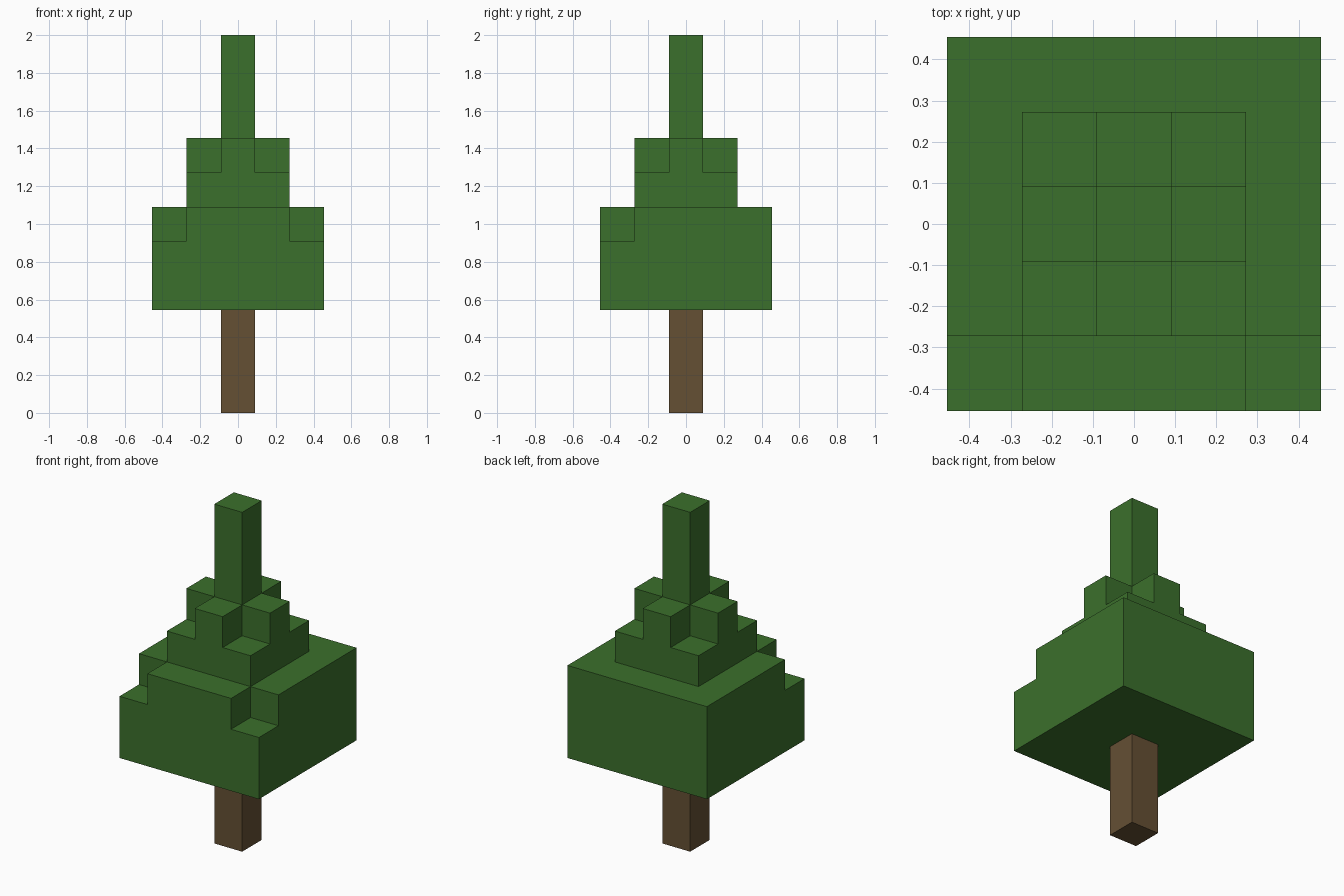
import bpy
import bmesh
from mathutils import Vector

cube = bpy.data.objects.get("Cube")
if cube:
    bpy.data.objects.remove(cube, do_unlink=True)

UNIT = 2 / 11  # the tree is eleven blocks tall


def make_material(name, colour):
    mat = bpy.data.materials.new(name)
    mat.use_nodes = True
    mat.diffuse_color = colour
    mat.node_tree.nodes["Principled BSDF"].inputs["Base Color"].default_value = colour
    return mat


def block(radius, bottom, top):
    """Block cells of a square layer centred on the trunk axis."""
    span = range(-radius, radius + 1)
    return {(x, y, z) for x in span for y in span for z in range(bottom, top)}


def build(name, cells, solid, mat):
    """Skin the cells, leaving out faces that touch any other block."""
    bm = bmesh.new()
    for cell in sorted(cells):
        for axis in range(3):
            for sign in (-1, 1):
                step = Vector((0, 0, 0))
                step[axis] = sign
                if tuple(int(c + s) for c, s in zip(cell, step)) in solid:
                    continue
                u, v = Vector((0, 0, 0)), Vector((0, 0, 0))
                u[(axis + 1) % 3] = 0.5
                v[(axis + 2) % 3] = 0.5 * sign
                mid = Vector(cell) + Vector((0, 0, 0.5)) + step / 2
                corners = (mid - u - v, mid + u - v, mid + u + v, mid - u + v)
                bm.faces.new([bm.verts.new(p * UNIT) for p in corners])
    bmesh.ops.remove_doubles(bm, verts=bm.verts[:], dist=0.001)
    # Merge block faces into large flat panels
    bmesh.ops.dissolve_limit(bm, angle_limit=0.01, verts=bm.verts[:], edges=bm.edges[:])
    mesh = bpy.data.meshes.new(name)
    bm.to_mesh(mesh)
    bm.free()
    mesh.materials.append(mat)
    bpy.context.collection.objects.link(bpy.data.objects.new(name, mesh))


bark = make_material("brown bark", (0.13, 0.08, 0.034, 1))
leaf = make_material("green leaves", (0.044, 0.162, 0.025, 1))

# Trunk and treetop are single columns
trunk = block(0, 0, 3)
treetop = block(0, 8, 11)

# Wide foliage, with its two upper front corners notched
lower_foliage = block(2, 3, 6) - {(x, -2, 5) for x in (-2, 2)}

# Narrow foliage, with all four upper corners notched
upper_foliage = block(1, 6, 8) - {(x, y, 7) for x in (-1, 1) for y in (-1, 1)}

solid = trunk | lower_foliage | upper_foliage | treetop
build("trunk", trunk, solid, bark)
build("lower_foliage", lower_foliage, solid, leaf)
build("upper_foliage", upper_foliage, solid, leaf)
build("treetop", treetop, solid, leaf)
